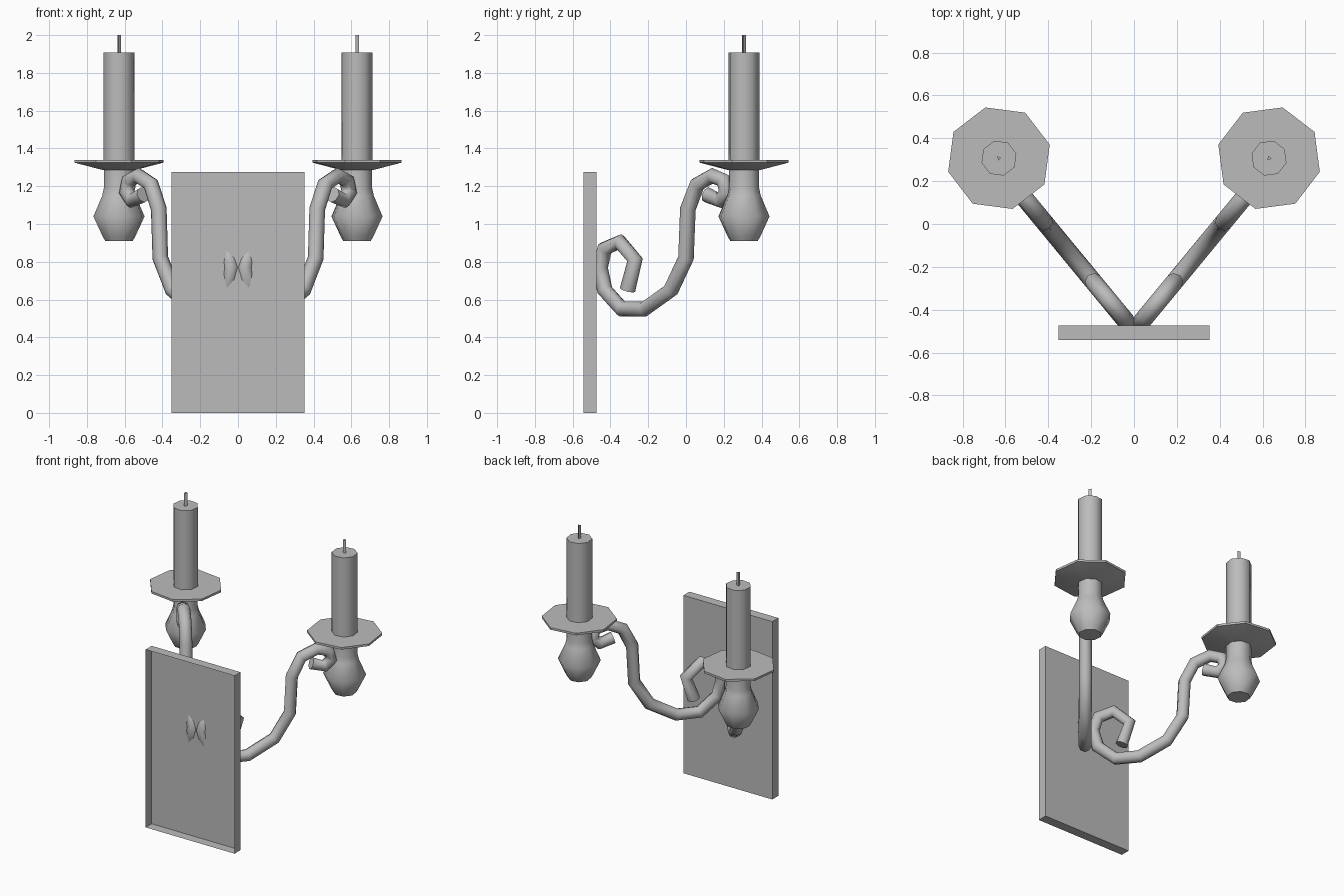
import bpy, bmesh, math
from mathutils import Matrix

cube = bpy.data.objects.get("Cube")
if cube:
    bpy.data.objects.remove(cube, do_unlink=True)

grey = bpy.data.materials.new("plain_grey")
grey.use_nodes = True
grey.diffuse_color = (0.5, 0.5, 0.5, 1)
grey.node_tree.nodes["Principled BSDF"].inputs["Base Color"].default_value = (0.5, 0.5, 0.5, 1)


def add_object(name, data):
    obj = bpy.data.objects.new(name, data)
    bpy.context.collection.objects.link(obj)
    data.materials.append(grey)
    return obj


def lathe(name, profile, centre, sides, turn, smooth_angle):
    """Turn a (radius, z) profile, with capped ends, about a vertical axis."""
    bm = bmesh.new()
    rings = []
    for r, z in profile:
        angles = [turn + math.tau * i / sides for i in range(sides)]
        rings.append([bm.verts.new((centre[0] + r * math.cos(a), centre[1] + r * math.sin(a), z))
                      for a in angles])
    for low, high in zip(rings, rings[1:]):
        for i in range(sides):
            j = (i + 1) % sides
            bm.faces.new((low[i], low[j], high[j], high[i]))
    bm.faces.new(rings[0][::-1])
    bm.faces.new(rings[-1])
    mesh = bpy.data.meshes.new(name)
    bm.to_mesh(mesh)
    bm.free()
    obj = add_object(name, mesh)
    bpy.context.view_layer.objects.active = obj
    bpy.ops.object.select_all(action="DESELECT")
    obj.select_set(True)
    bpy.ops.object.shade_smooth_by_angle(angle=math.radians(smooth_angle))


# Wall plate: a shallow tray, open on its front side
bm = bmesh.new()
bmesh.ops.create_cube(bm, size=1, matrix=Matrix.Translation((0, -0.508, 0.637))
                      @ Matrix.Diagonal((0.704, 0.068, 1.274, 1)))
bm.normal_update()
bmesh.ops.delete(bm, geom=[f for f in bm.faces if f.normal.y < -0.9], context="FACES")
plate = bpy.data.meshes.new("wall_plate")
bm.to_mesh(plate)
bm.free()
add_object("wall_plate", plate)

# Arm path as (y, z): inner scroll, sweep, outer scroll
ARM = [(-0.31, 0.65), (-0.27, 0.81), (-0.35, 0.905), (-0.43, 0.87), (-0.455, 0.77),
       (-0.43, 0.65), (-0.34, 0.55), (-0.22, 0.55), (-0.08, 0.65), (0.0, 0.82),
       (0.01, 1.08), (0.06, 1.21), (0.14, 1.255), (0.2, 1.23), (0.215, 1.17),
       (0.18, 1.125), (0.11, 1.155)]
BULB = [(0.075, 0.91), (0.09, 0.935), (0.14, 1.04), (0.092, 1.15), (0.083, 1.19), (0.083, 1.3)]
DISH = [(0.085, 1.285), (0.245, 1.325), (0.245, 1.34)]
CANDLE = [(0.084, 1.335), (0.084, 1.907)]
WICK = [(0.012, 1.9), (0.012, 2.0)]

for side, label in ((1, "left"), (-1, "right")):
    # Curled arm
    curve = bpy.data.curves.new(label + "_arm", "CURVE")
    curve.dimensions = "3D"
    curve.bevel_depth = 0.042
    curve.bevel_resolution = 2
    curve.use_fill_caps = True
    spline = curve.splines.new("POLY")
    spline.points.add(len(ARM) - 1)
    for point, (y, z) in zip(spline.points, ARM):
        point.co = (side * (0.04 + 0.825 * (y + 0.45)), y, z, 1)
    spline.use_smooth = True
    add_object(label + "_arm", curve)

    # Cup, drip dish, candle and wick
    centre = (side * 0.63, 0.307)
    turn = math.radians(-15 if side > 0 else 15)
    lathe(label + "_cup", BULB, centre, 8, turn, 60)
    lathe(label + "_drip_dish", DISH, centre, 8, turn, 30)
    lathe(label + "_candle", CANDLE, centre, 8, turn, 50)
    lathe(label + "_wick", WICK, centre, 3, turn, 30)
